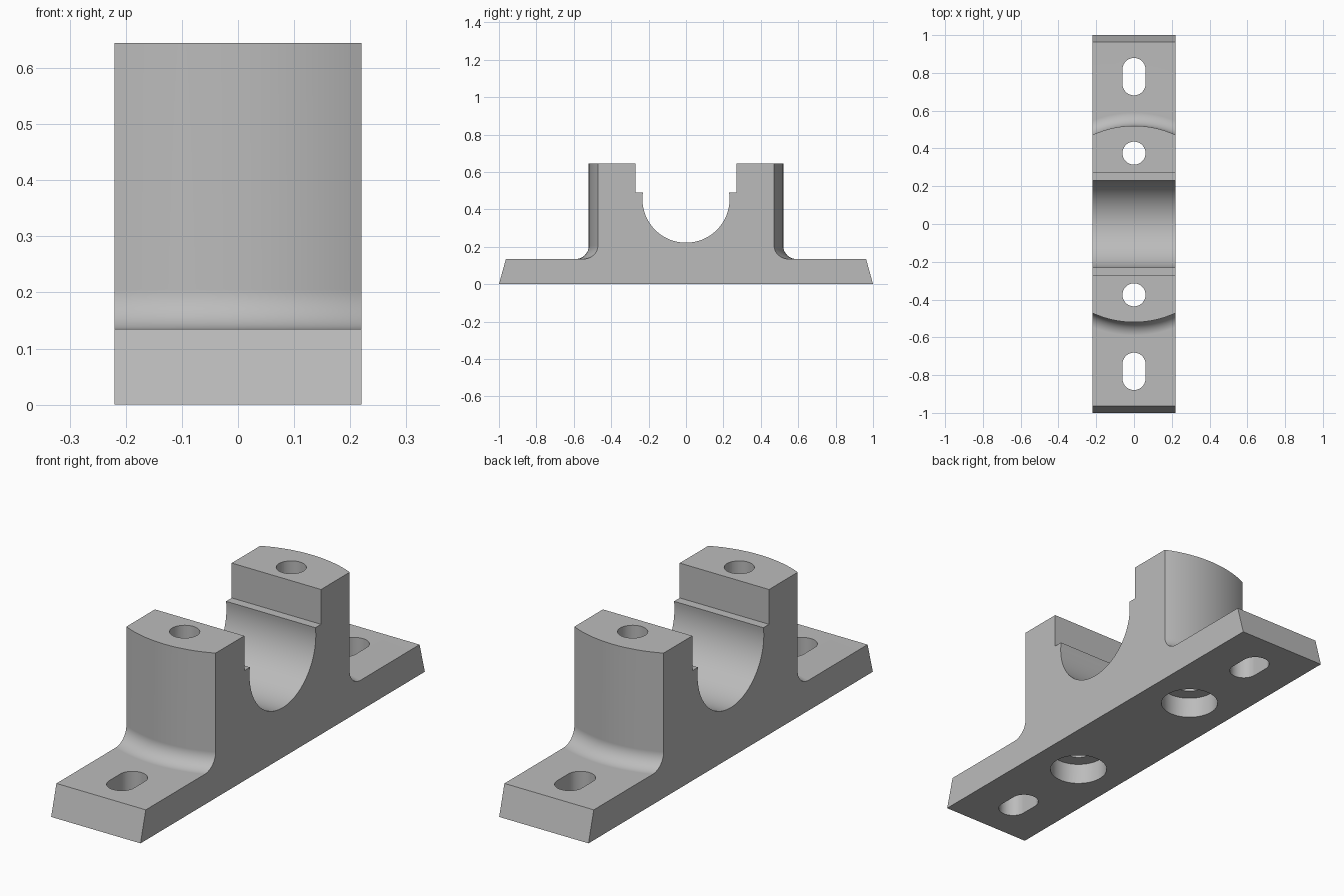
import bpy, bmesh
from math import sin, cos, pi, sqrt, asin, copysign

old = bpy.data.objects.get("Cube")
if old:
    bpy.data.objects.remove(old, do_unlink=True)

HALF_WIDTH, HEIGHT = 0.22, 0.645
BASE_TOP, BASE_END, BASE_TOP_END = 0.135, 1.0, 0.963
PILLAR_R, FILLET = 0.52, 0.07
BORE_R, BORE_Z = 0.233, 0.455
STEP_Y, STEP_Z = 0.27, 0.49
SLICES, FILLET_STEPS, BORE_STEPS = 32, 10, 28

grey = bpy.data.materials.new("cast grey")
grey.use_nodes = True
colour = (0.5, 0.5, 0.5, 1)
grey.diffuse_color = colour
grey.node_tree.nodes["Principled BSDF"].inputs["Base Color"].default_value = colour


def add_object(name, bm):
    bmesh.ops.recalc_face_normals(bm, faces=bm.faces)
    mesh = bpy.data.meshes.new(name)
    bm.to_mesh(mesh)
    bm.free()
    mesh.materials.append(grey)
    obj = bpy.data.objects.new(name, mesh)
    bpy.context.collection.objects.link(obj)
    return obj


def half_profile(x):
    """Side outline (y, z) from base end to bore bottom, for the slice at x."""
    def arc_y(r):
        return sqrt(r * r - x * x)
    pts = [(BASE_END, 0), (BASE_TOP_END, BASE_TOP)]
    # round foot of the pillar
    for i in range(FILLET_STEPS + 1):
        a = pi / 2 * i / FILLET_STEPS
        pts.append((arc_y(PILLAR_R + FILLET * (1 - sin(a))),
                    BASE_TOP + FILLET * (1 - cos(a))))
    # pillar top and the locating step
    pts += [(arc_y(PILLAR_R), HEIGHT), (STEP_Y, HEIGHT), (STEP_Y, STEP_Z)]
    # bearing bore, down to its lowest point
    start = asin((STEP_Z - BORE_Z) / BORE_R)
    for i in range(BORE_STEPS + 1):
        a = start - (start + pi / 2) * i / BORE_STEPS
        pts.append((BORE_R * cos(a), BORE_Z + BORE_R * sin(a)))
    return pts


# Housing body: mirrored outlines lofted across the width
bm = bmesh.new()
loops = []
for s in range(SLICES + 1):
    x = HALF_WIDTH * (2 * s / SLICES - 1)
    half = half_profile(x)
    outline = half + [(-y, z) for y, z in reversed(half[:-1])]
    loops.append([bm.verts.new((x, y, z)) for y, z in outline])
for a, b in zip(loops, loops[1:]):
    for i in range(len(a)):
        j = (i + 1) % len(a)
        bm.faces.new((a[i], a[j], b[j], b[i]))
bm.faces.new(loops[0])
bm.faces.new(loops[-1])
bmesh.ops.dissolve_limit(bm, angle_limit=0.005, verts=bm.verts, edges=bm.edges)
housing = add_object("bearing_housing", bm)
bpy.context.view_layer.objects.active = housing
housing.select_set(True)


def cut_hole(name, y, radius, stretch, z0, z1):
    """Cut an upright round hole, or a slot lengthened along y by stretch."""
    bm = bmesh.new()
    ring = []
    for i in range(48):
        a = (i + 0.5) * 2 * pi / 48
        ring.append(bm.verts.new((radius * cos(a),
                                  y + radius * sin(a) + copysign(stretch, sin(a)), z0)))
    face = bm.faces.new(ring)
    new = bmesh.ops.extrude_face_region(bm, geom=[face])["geom"]
    bmesh.ops.translate(bm, vec=(0, 0, z1 - z0),
                        verts=[g for g in new if isinstance(g, bmesh.types.BMVert)])
    cutter = add_object(name, bm)
    cutter.hide_render = True
    mod = housing.modifiers.new(name, "BOOLEAN")
    mod.operation, mod.solver, mod.object = "DIFFERENCE", "EXACT", cutter
    bpy.ops.object.modifier_apply(modifier=name)
    bpy.data.objects.remove(cutter, do_unlink=True)


# Mounting slots, cap bolt holes and their counterbores underneath
for side in (-1, 1):
    cut_hole("mounting_slot", side * 0.78, 0.061, 0.038, -0.1, 0.3)
    cut_hole("bolt_hole", side * 0.375, 0.061, 0, -0.1, 0.8)
    cut_hole("counterbore", side * 0.375, 0.122, 0, -0.1, 0.095)

bpy.ops.object.shade_smooth_by_angle(angle=pi / 6)
weighted = housing.modifiers.new("Clean shading", "WEIGHTED_NORMAL")
weighted.keep_sharp = True
